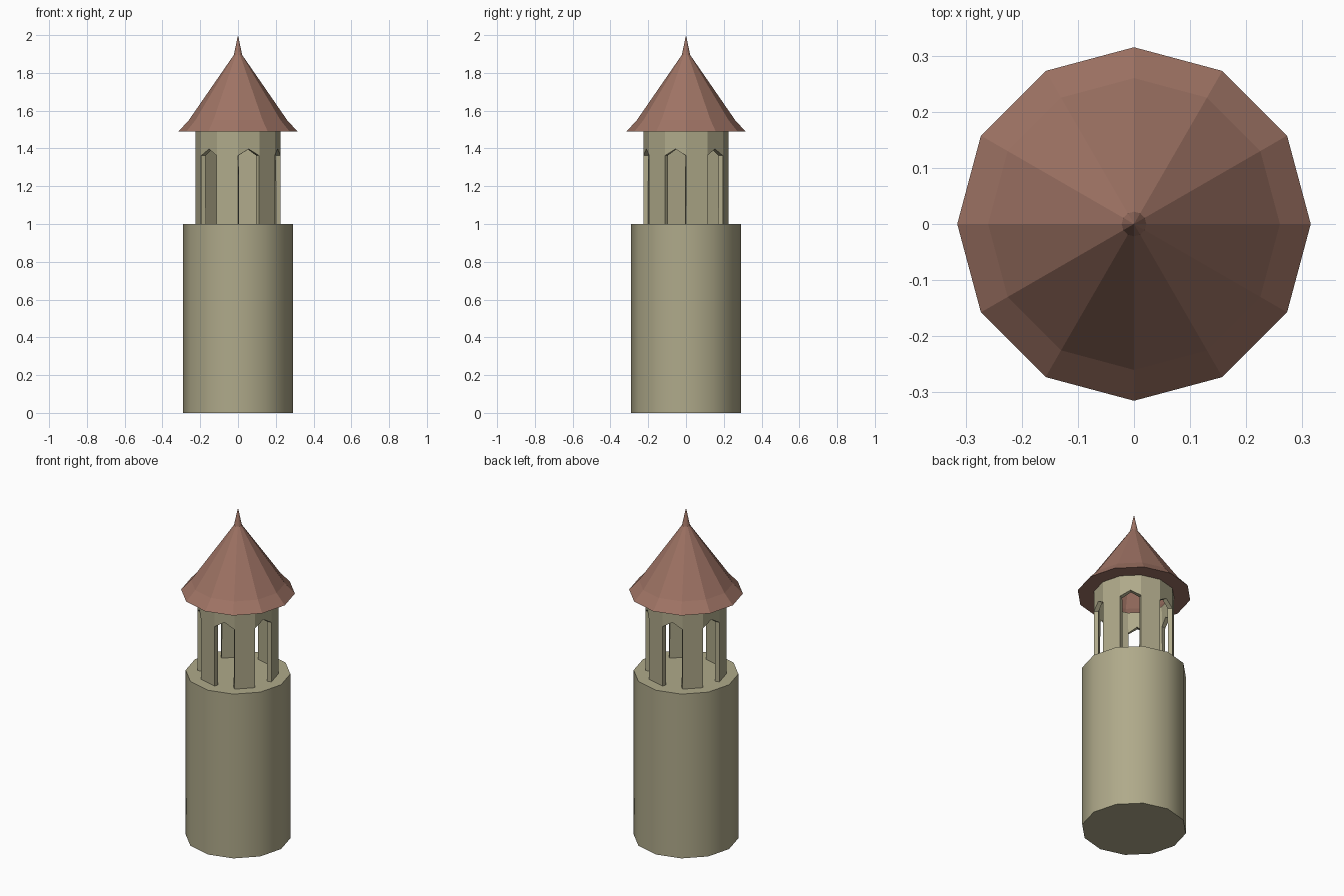
import bpy, bmesh, math

if "Cube" in bpy.data.objects:
    bpy.data.objects.remove(bpy.data.objects["Cube"])

SIDES = 12


def material(name, colour):
    m = bpy.data.materials.new(name)
    m.diffuse_color = (*colour, 1)
    m.use_nodes = True
    m.node_tree.nodes["Principled BSDF"].inputs["Base Color"].default_value = m.diffuse_color
    return m


def add_object(name, bm, mat):
    bmesh.ops.remove_doubles(bm, verts=bm.verts, dist=1e-5)
    me = bpy.data.meshes.new(name)
    bm.to_mesh(me)
    bm.free()
    me.materials.append(mat)
    ob = bpy.data.objects.new(name, me)
    bpy.context.collection.objects.link(ob)
    return ob


def corner(i, r, z):
    a = 2 * math.pi * i / SIDES
    return (r * math.cos(a), r * math.sin(a), z)


def lathe(profile):
    """Turn an (r, z) profile, outside going upwards, into a 12-sided shell."""
    bm = bmesh.new()
    for i in range(SIDES):
        for (r0, z0), (r1, z1) in zip(profile, profile[1:]):
            pts = [corner(i, r0, z0), corner(i + 1, r0, z0)]
            pts += [corner(i + 1, r1, z1), corner(i, r1, z1)] if r1 > 0 else [(0, 0, z1)]
            bm.faces.new([bm.verts.new(p) for p in pts])
    return bm


stone = material("stone", (0.43, 0.40, 0.255))
tile = material("roof tile", (0.345, 0.172, 0.128))

# Solid lower tower: smooth side, flat ends
bm = bmesh.new()
side = lathe([(0.29, 0), (0.29, 1.0)])
bm.free()
bm = side
bmesh.ops.remove_doubles(bm, verts=bm.verts, dist=1e-5)
for f in bm.faces:
    f.smooth = True
for z, order in ((0, -1), (1.0, 1)):
    ring = [bm.verts.new(corner(i, 0.29, z)) for i in range(SIDES)]
    bm.faces.new(ring[::order])
for e in bm.edges:
    if abs(e.verts[0].co.z - e.verts[1].co.z) < 1e-5:
        e.smooth = False
add_object("tower_base", bm, stone)

# Lantern: alternating solid panels and pointed openings, thickened inwards
R, Z0, SPRING, PEAK, TOP = 0.225, 1.0, 1.362, 1.397, 1.49
bm = bmesh.new()


def on_panel(i, u, z):
    a, b = corner(i, R, z), corner(i + 1, R, z)
    return tuple(p + (q - p) * u for p, q in zip(a, b))


def panel_quad(i, pts):
    bm.faces.new([bm.verts.new(on_panel(i, u, z)) for u, z in pts])


for i in range(SIDES):
    if i % 2:   # opening with pointed head
        panel_quad(i, [(0, SPRING), (0.5, PEAK), (0.5, TOP), (0, TOP)])
        panel_quad(i, [(0.5, PEAK), (1, SPRING), (1, TOP), (0.5, TOP)])
    else:       # solid panel
        panel_quad(i, [(0, Z0), (1, Z0), (1, SPRING), (0, SPRING)])
        panel_quad(i, [(0, SPRING), (1, SPRING), (1, TOP), (0, TOP)])
lantern = add_object("lantern_wall", bm, stone)
mod = lantern.modifiers.new("thickness", "SOLIDIFY")
mod.thickness = 0.025
mod.offset = -1
mod.use_even_offset = True

# Roof: flat eave underside, flared skirt, steep cone and thin spike
bm = lathe([(0.205, 1.49), (0.315, 1.49), (0.26, 1.55), (0.022, 1.895), (0, 2.0)])
add_object("roof", bm, tile)
